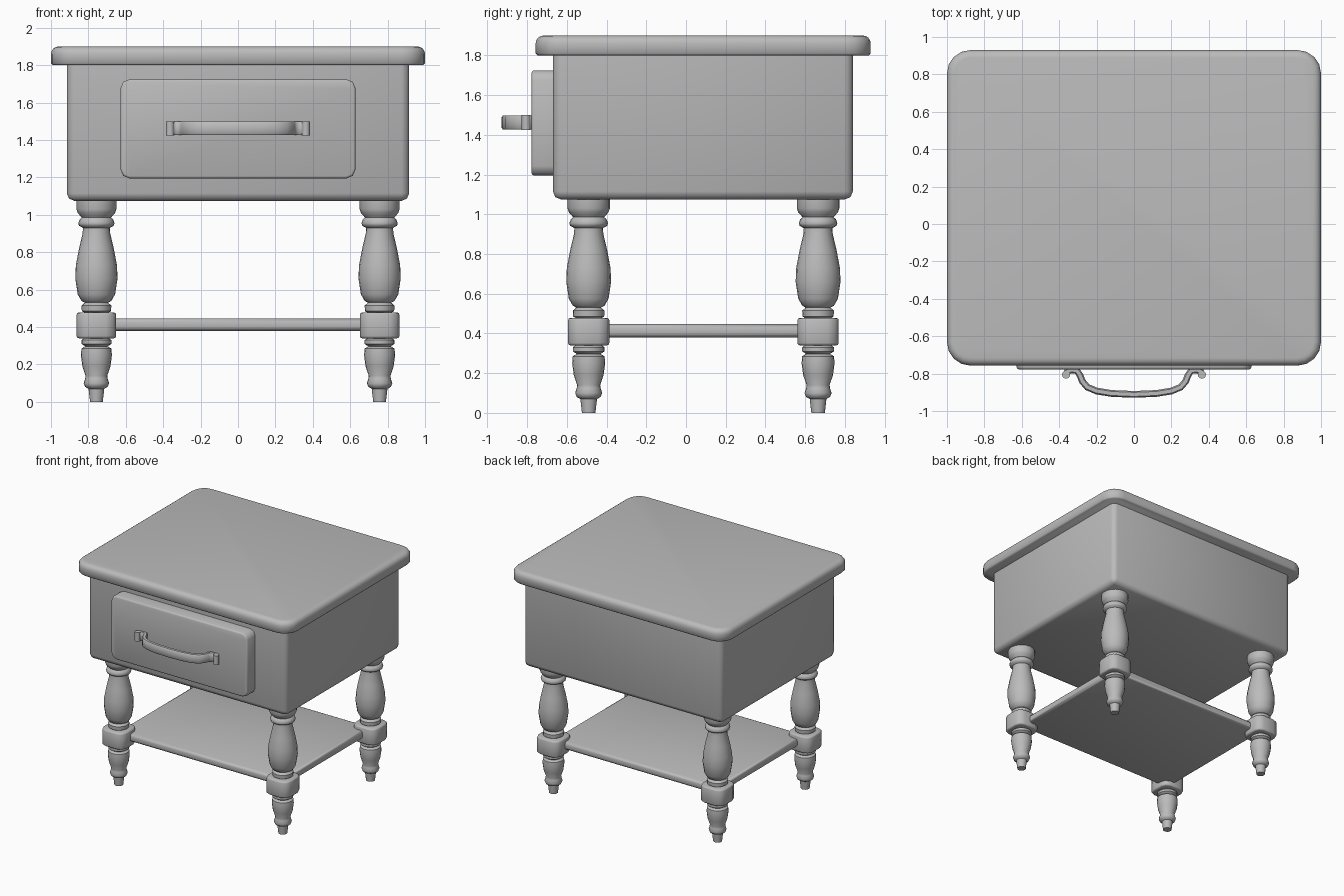
import bpy, bmesh, math
from mathutils import Vector

cube = bpy.data.objects.get("Cube")
if cube:
    bpy.data.objects.remove(cube, do_unlink=True)

grey = bpy.data.materials.new("plain_grey")
grey.use_nodes = True
grey.diffuse_color = (0.5, 0.5, 0.5, 1)
grey.node_tree.nodes["Principled BSDF"].inputs["Base Color"].default_value = (0.5, 0.5, 0.5, 1)


def finish(bm, name, angle=50):
    bmesh.ops.recalc_face_normals(bm, faces=bm.faces)
    mesh = bpy.data.meshes.new(name)
    bm.to_mesh(mesh)
    bm.free()
    mesh.materials.append(grey)
    obj = bpy.data.objects.new(name, mesh)
    bpy.context.collection.objects.link(obj)
    bpy.ops.object.select_all(action='DESELECT')
    obj.select_set(True)
    bpy.context.view_layer.objects.active = obj
    bpy.ops.object.shade_smooth_by_angle(angle=math.radians(angle))
    return obj


def box(low, high):
    bm = bmesh.new()
    bmesh.ops.create_cube(bm, size=1)
    low, high = Vector(low), Vector(high)
    for v in bm.verts:
        v.co = (low + high) / 2 + v.co * (high - low)
    return bm


def bevel(bm, rule, width, segments):
    # rule picks edges from their two end points
    edges = [e for e in bm.edges if rule(e.verts[0].co, e.verts[1].co)]
    bmesh.ops.bevel(bm, geom=edges, offset=width, offset_type='OFFSET',
                    segments=segments, profile=0.5, affect='EDGES')


def along(axis):
    return lambda a, b: abs(a[axis] - b[axis]) > 0.05 and (a - b).length - abs(a[axis] - b[axis]) < 1e-4


# Table top: rounded corners and softened upper rim
bm = box((-1, -0.757, 1.8), (1, 0.93, 1.9))
bevel(bm, along(2), 0.125, 4)
bevel(bm, lambda a, b: min(a.z, b.z) > 1.899, 0.04, 4)
bevel(bm, lambda a, b: max(a.z, b.z) < 1.801, 0.01, 1)
finish(bm, "table_top")

# Cabinet body
bm = box((-0.915, -0.67, 1.075), (0.915, 0.84, 1.81))
bevel(bm, lambda a, b: min(a.z, b.z) < 1.8, 0.04, 2)
finish(bm, "cabinet_body")

# Drawer front with clipped corners
bm = box((-0.628, -0.777, 1.195), (0.628, -0.66, 1.725))
bevel(bm, along(1), 0.048, 2)
bevel(bm, lambda a, b: max(a.y, b.y) < -0.776, 0.012, 2)
finish(bm, "drawer_front")

# Shelf between the legs
bm = box((-0.757, -0.49, 0.38), (0.757, 0.665, 0.447))
bevel(bm, lambda a, b: abs(a.z - b.z) < 0.01, 0.02, 2)
finish(bm, "shelf")

# Drawer handle: a flat strip swept along a mirrored path
half = [(0.365, -0.812), (0.358, -0.79), (0.335, -0.78), (0.305, -0.785), (0.288, -0.81),
        (0.277, -0.84), (0.25, -0.872), (0.2, -0.893), (0.12, -0.906), (0, -0.911)]
path = [Vector((x, y, 0)) for x, y in half]
path += [Vector((-p.x, p.y, 0)) for p in reversed(path[:-1])]
bm = bmesh.new()
section = [(-1, -0.7), (-0.6, -1), (0.6, -1), (1, -0.7), (1, 0.7), (0.6, 1), (-0.6, 1), (-1, 0.7)]
rings = []
for i, p in enumerate(path):
    t = (path[min(i + 1, len(path) - 1)] - path[max(i - 1, 0)]).normalized()
    n = Vector((-t.y, t.x, 0))
    rings.append([bm.verts.new(p + n * u * 0.018 + Vector((0, 0, 1.462 + w * 0.036)))
                  for u, w in section])
for a, b in zip(rings, rings[1:]):
    for k in range(8):
        bm.faces.new((a[k], a[k - 1], b[k - 1], b[k]))
bm.faces.new(rings[0])
bm.faces.new(rings[-1])
finish(bm, "drawer_handle")

# Curled handle ends
for side, x in (("left", 0.363), ("right", -0.363)):
    bm = bmesh.new()
    bmesh.ops.create_cone(bm, cap_ends=True, segments=12, radius1=0.022, radius2=0.022, depth=0.074)
    bmesh.ops.translate(bm, verts=bm.verts, vec=(x, -0.805, 1.462))
    finish(bm, "handle_end_" + side)

# Turned legs: (radius, height) profile
profile = [(0.034, 0), (0.042, 0.07), (0.06, 0.08), (0.068, 0.1), (0.06, 0.125), (0.058, 0.14),
           (0.075, 0.19), (0.083, 0.25), (0.08, 0.285), (0.06, 0.297), (0.08, 0.31),
           (0.08, 0.33), (0.06, 0.345), (0.06, 0.475), (0.078, 0.485), (0.08, 0.515),
           (0.062, 0.53), (0.08, 0.54), (0.1, 0.575), (0.113, 0.66), (0.11, 0.73),
           (0.093, 0.82), (0.074, 0.9), (0.072, 0.93), (0.093, 0.942), (0.097, 0.955),
           (0.09, 0.975), (0.078, 0.985), (0.1, 1.01), (0.107, 1.03), (0.107, 1.08)]


def leg(name, x, y):
    bm = bmesh.new()
    sides = 20
    rings = [[bm.verts.new((x + r * math.cos(k * math.tau / sides),
                            y + r * math.sin(k * math.tau / sides), z))
              for k in range(sides)] for r, z in profile]
    for a, b in zip(rings, rings[1:]):
        for k in range(sides):
            bm.faces.new((a[k - 1], a[k], b[k], b[k - 1]))
    bm.faces.new(rings[0])
    bm.faces.new(rings[-1])
    finish(bm, name + "_leg")
    # Block where the shelf meets the leg
    bm = box((x - 0.106, y - 0.104, 0.34), (x + 0.106, y + 0.104, 0.478))
    bevel(bm, along(2), 0.055, 2)
    bevel(bm, lambda a, b: abs(a.z - b.z) < 0.001, 0.012, 2)
    finish(bm, name + "_leg_block")


for end, y in (("front", -0.49), ("back", 0.665)):
    for side, x in (("left", 0.757), ("right", -0.757)):
        leg(end + "_" + side, x, y)
